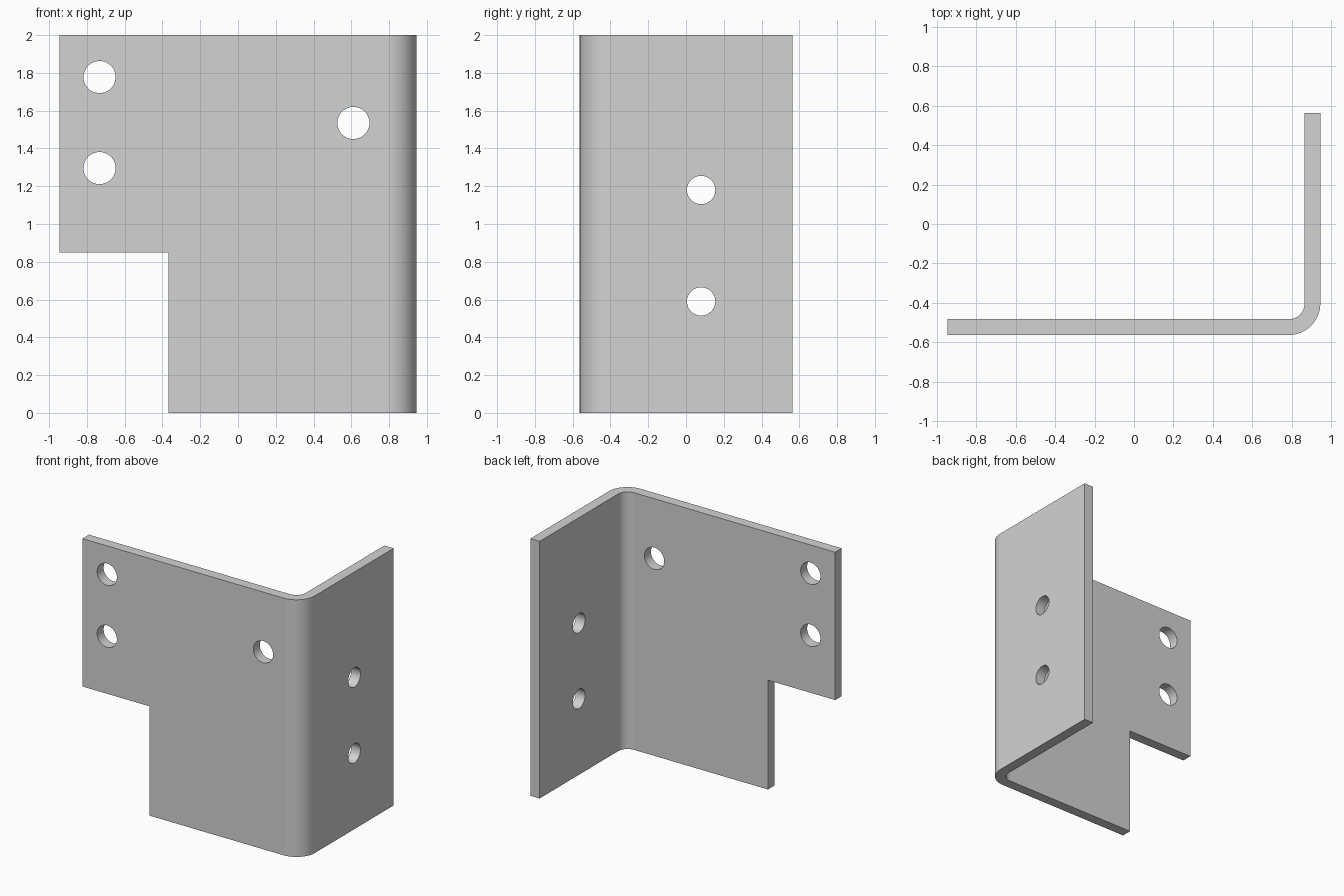
import bpy, bmesh, math
from mathutils import Vector

if "Cube" in bpy.data.objects:
    bpy.data.objects.remove(bpy.data.objects["Cube"])

HX, HY, HEIGHT = 0.945, 0.563, 2.0
THICK, OUTER = 0.08, 0.16
SEGMENTS = 16

steel = bpy.data.materials.new("grey steel")
steel.use_nodes = True
grey = (0.65, 0.65, 0.65, 1)
steel.diffuse_color = grey
steel.node_tree.nodes["Principled BSDF"].inputs["Base Color"].default_value = grey


def make_object(name, bm):
    bmesh.ops.recalc_face_normals(bm, faces=bm.faces)
    mesh = bpy.data.meshes.new(name)
    bm.to_mesh(mesh)
    bm.free()
    mesh.materials.append(steel)
    obj = bpy.data.objects.new(name, mesh)
    bpy.context.collection.objects.link(obj)
    return obj


def prism(name, outline, vector):
    """Extrude a closed outline along a vector."""
    bm = bmesh.new()
    face = bm.faces.new([bm.verts.new(p) for p in outline])
    new = bmesh.ops.extrude_face_region(bm, geom=[face])["geom"]
    verts = [v for v in new if isinstance(v, bmesh.types.BMVert)]
    bmesh.ops.translate(bm, verts=verts, vec=vector)
    return make_object(name, bm)


def bend(radius):
    """Quarter arc from the front plate round to the side flange."""
    cx, cy = HX - OUTER, OUTER - HY
    angles = [math.pi / 2 * (i / SEGMENTS - 1) for i in range(SEGMENTS + 1)]
    return [(cx + radius * math.cos(a), cy + radius * math.sin(a), 0) for a in angles]


def cut(target, cutter):
    bpy.context.view_layer.objects.active = target
    mod = target.modifiers.new("cut", "BOOLEAN")
    mod.operation = "DIFFERENCE"
    mod.solver = "EXACT"
    mod.object = cutter
    bpy.ops.object.modifier_apply(modifier=mod.name)
    bpy.data.objects.remove(cutter)


def drill(target, centre, radius, axis):
    """Cut a round hole through the sheet along the x or y axis."""
    axis = Vector(axis)
    side = axis.cross(Vector((0, 0, 1)))
    start = Vector(centre) - axis * THICK
    ring = []
    for i in range(48):
        a = math.tau * i / 48
        ring.append(start + radius * (side * math.cos(a) + Vector((0, 0, math.sin(a)))))
    cut(target, prism("hole_cutter", ring, axis * THICK * 2))


# Bent sheet: front plate, rounded corner and side flange
outline = [(-HX, -HY, 0)] + bend(OUTER) + [(HX, HY, 0), (HX - THICK, HY, 0)]
outline += bend(OUTER - THICK)[::-1] + [(-HX, THICK - HY, 0)]
bracket = prism("bent_bracket", outline, (0, 0, HEIGHT))

# Notch in the lower corner of the front plate
notch = [(-1.2, -0.8, -0.2), (-0.367, -0.8, -0.2), (-0.367, -0.8, 0.85), (-1.2, -0.8, 0.85)]
cut(bracket, prism("notch_cutter", notch, (0, 0.6, 0)))

# Front plate holes
for x, z in ((-0.733, 1.778), (-0.733, 1.296), (0.611, 1.535)):
    drill(bracket, (x, -HY + THICK / 2, z), 0.085, (0, 1, 0))

# Side flange holes
for z in (0.59, 1.18):
    drill(bracket, (HX - THICK / 2, 0.08, z), 0.075, (1, 0, 0))

# Smooth the bend and hole walls, keep the sheet edges crisp
bpy.ops.object.select_all(action="DESELECT")
bracket.select_set(True)
bpy.context.view_layer.objects.active = bracket
bpy.ops.object.shade_smooth_by_angle(angle=math.radians(30))
weighted = bracket.modifiers.new("flat_face_normals", "WEIGHTED_NORMAL")
weighted.keep_sharp = True
